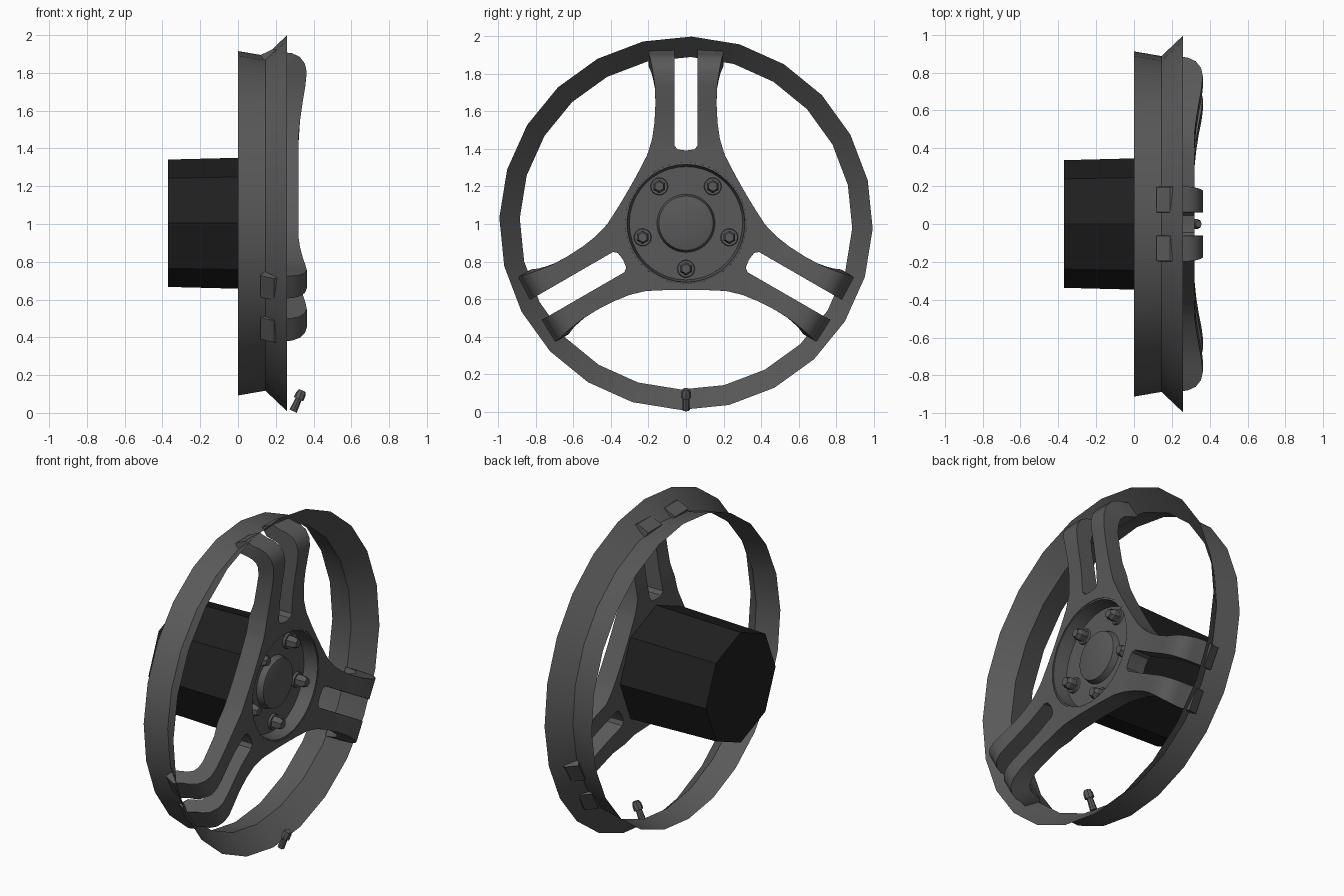
import bpy, bmesh, math
from mathutils import Matrix, Vector

if "Cube" in bpy.data.objects:
    bpy.data.objects.remove(bpy.data.objects["Cube"])

CENTRE = Vector((0, 0, 1.004))
TAU = math.tau


def material(name, value):
    mat = bpy.data.materials.new(name)
    mat.use_nodes = True
    colour = (value, value, value, 1)
    mat.diffuse_color = colour
    mat.node_tree.nodes["Principled BSDF"].inputs["Base Color"].default_value = colour
    return mat


GREY = material("dark grey metal", 0.1)
BLACK = material("black drum", 0.014)


def finish(name, bm, mat, smooth=30, recalc=True):
    if recalc:
        bmesh.ops.recalc_face_normals(bm, faces=bm.faces)
    mesh = bpy.data.meshes.new(name)
    bm.to_mesh(mesh)
    bm.free()
    obj = bpy.data.objects.new(name, mesh)
    bpy.context.collection.objects.link(obj)
    mesh.materials.append(mat)
    bpy.ops.object.select_all(action='DESELECT')
    obj.select_set(True)
    bpy.context.view_layer.objects.active = obj
    bpy.ops.object.shade_smooth_by_angle(angle=math.radians(smooth))
    return obj


def lathe(name, profile, sides, mat, origin=CENTRE, turn=0, tilt=None, smooth=30):
    """Spin (radius, x) points around the x axis; radius 0 closes the end."""
    bm = bmesh.new()
    rings = []
    for r, x in profile:
        angles = [turn + TAU * i / sides for i in range(sides)]
        rings.append([bm.verts.new((x, r * math.sin(a), r * math.cos(a))) for a in angles])
    for a, b in zip(rings, rings[1:]):
        for i in range(sides):
            j = (i + 1) % sides
            bm.faces.new((a[i], a[j], b[j], b[i]))
    bmesh.ops.remove_doubles(bm, verts=bm.verts, dist=1e-5)
    if tilt is not None:
        bmesh.ops.transform(bm, matrix=tilt, verts=bm.verts)
    bmesh.ops.translate(bm, vec=origin, verts=bm.verts)
    return finish(name, bm, mat, smooth)


# Thin flared rim and the drum behind the hub
lathe("rim", [(0.912, 0), (0.887, 0.145), (0.996, 0.26)], 24, GREY, turn=math.radians(1.7))
lathe("brake_drum", [(0, -0.37), (0.337, -0.37), (0.352, 0.21), (0, 0.21)], 8, BLACK)

# Recessed hub face with raised centre cap
lathe("hub_dish", [(0.328, 0.315), (0.314, 0.318), (0.302, 0.235), (0.155, 0.235),
                   (0.145, 0.272), (0.135, 0.276), (0, 0.276)], 40, GREY)

# Half of one spoke: (inner w, inner r, outer w, outer r) around the hub
hub_sections = [
    (0.281, 0.163, 0.307, 0.178), (0.215, 0.244, 0.262, 0.258),
    (0.135, 0.296, 0.222, 0.335), (0.06, 0.319, 0.208, 0.362),
    (0, 0.325, 0.2, 0.385), (0, 0.388, 0.192, 0.412),
    (0.045, 0.394, 0.186, 0.432), (0.062, 0.415, 0.18, 0.455)]
# Finger: (outer w, front r, front x, back r, back x)
finger_sections = [
    (0.168, 0.54, 0.328, 0.54, 0.225), (0.163, 0.64, 0.342, 0.64, 0.24),
    (0.166, 0.73, 0.357, 0.72, 0.255), (0.176, 0.8, 0.364, 0.77, 0.258),
    (0.184, 0.845, 0.354, 0.8, 0.25), (0.192, 0.882, 0.326, 0.82, 0.23),
    (0.198, 0.9, 0.285, 0.832, 0.195), (0.2, 0.906, 0.24, 0.842, 0.15),
    (0.195, 0.924, 0.19, 0.89, 0.118)]


def build_spokes():
    bm = bmesh.new()
    for k in range(3):
        spin = Matrix.Rotation(TAU * k / 3, 3, 'X')
        for side in (1, -1):
            def vert(x, w, r):
                return bm.verts.new(spin @ Vector((x, side * w, r)))
            rows = []
            for wi, ri, wo, ro in hub_sections:
                rows.append([vert(0.32, wi, ri), vert(0.32, wo, ro),
                             vert(0.2, wo, ro), vert(0.2, wi, ri)])
            for wo, rf, xf, rb, xb in finger_sections:
                rows.append([vert(xf, 0.062, rf), vert(xf, wo, rf),
                             vert(xb, wo, rb), vert(xb, 0.062, rb)])
            for n, (a, b) in enumerate(zip(rows, rows[1:])):
                for i in range(4):
                    # no wall where the two halves of a spoke join
                    if i == 3 and n == 4:
                        continue
                    j = (i + 1) % 4
                    bm.faces.new((a[i], a[j], b[j], b[i]))
            bm.faces.new(rows[-1])
    bmesh.ops.remove_doubles(bm, verts=bm.verts, dist=0.002)
    bmesh.ops.translate(bm, vec=CENTRE, verts=bm.verts)
    spokes = finish("spokes", bm, GREY, 35)
    bevel = spokes.modifiers.new("soft edges", 'BEVEL')
    bevel.width = 0.01
    bevel.segments = 2
    bevel.limit_method = 'ANGLE'
    bevel.angle_limit = math.radians(50)


build_spokes()

# Five wheel nuts on the hub face
for k in range(5):
    a = math.pi + TAU * k / 5
    spot = CENTRE + Vector((0.235, 0.243 * math.sin(a), 0.243 * math.cos(a)))
    lathe(f"nut_washer_{k + 1}", [(0.047, 0), (0.044, 0.012), (0, 0.012)], 16, GREY, spot)
    lathe(f"wheel_nut_{k + 1}", [(0.036, 0.01), (0.036, 0.05), (0.028, 0.06),
                                 (0.026, 0.072), (0, 0.072)], 6, GREY, spot)

# Tilted tyre valve at the foot of the rim
lean = Matrix.Rotation(math.radians(-66), 4, 'Y')
lathe("valve", [(0, 0), (0.021, 0), (0.017, 0.07), (0.027, 0.07), (0.027, 0.1),
                (0.018, 0.12), (0, 0.12)], 8, GREY, Vector((0.292, 0, 0.009)), tilt=lean)
